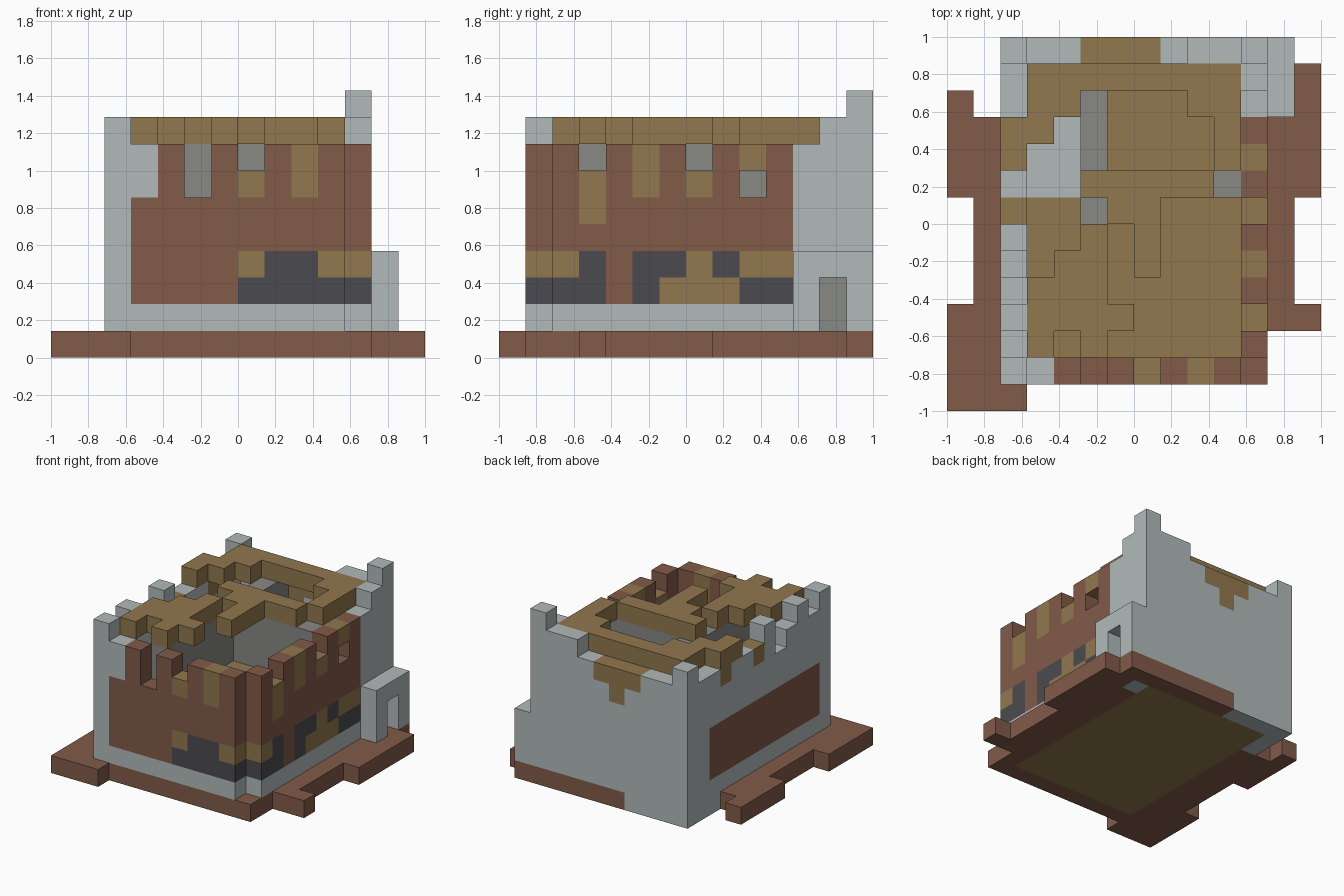
import bpy, bmesh
from mathutils import Vector

if "Cube" in bpy.data.objects:
    bpy.data.objects.remove(bpy.data.objects["Cube"])

U = 1 / 7  # edge of one block


def material(name, rgb):
    m = bpy.data.materials.new(name)
    m.use_nodes = True
    lin = [(c / 255 / 12.92) if c < 10 else ((c / 255 + 0.055) / 1.055) ** 2.4 for c in rgb]
    m.diffuse_color = (*lin, 1)
    m.node_tree.nodes["Principled BSDF"].inputs["Base Color"].default_value = (*lin, 1)
    return m


MATS = {
    "s": material("pale stone", (178, 186, 186)),
    "b": material("brown brick", (130, 91, 73)),
    "w": material("wood", (145, 120, 78)),
    "g": material("grey stone", (136, 137, 133)),
    "d": material("slate", (75, 74, 78)),
}
KEYS = list(MATS)
parts = {}


def box(part, col, i, j, k):
    """Fill inclusive ranges of blocks with one colour."""
    cells = parts.setdefault(part, {})
    for x in range(i[0], i[1] + 1):
        for y in range(j[0], j[1] + 1):
            for z in range(k[0], k[1] + 1):
                cells[x, y, z] = col


def grid(part, rows, place):
    """Fill blocks from text rows; place(column, row) gives the cell."""
    cells = parts.setdefault(part, {})
    for r, row in enumerate(rows):
        for c, ch in enumerate(row):
            if ch != ".":
                cells[place(c, r)] = ch


# Base slab with ragged paving, wood floor and stone patches
box("base", "b", (2, 11), (1, 13), (0, 0))
box("base", "b", (0, 2), (0, 0), (0, 0))
box("base", "b", (0, 1), (1, 3), (0, 0))
box("base", "b", (1, 1), (4, 10), (0, 0))
box("base", "b", (0, 0), (8, 11), (0, 0))
box("base", "b", (12, 12), (3, 13), (0, 0))
box("base", "b", (13, 13), (3, 3), (0, 0))
box("base", "b", (13, 13), (8, 12), (0, 0))
box("base", "w", (3, 10), (2, 12), (0, 0))
box("base", "s", (2, 5), (13, 13), (0, 0))
box("base", "s", (2, 2), (11, 12), (0, 0))
box("base", "s", (11, 11), (12, 12), (0, 0))

# Walls, each drawn from its top row down
grid("front_wall", [
    "s........",
    "ssb.b.bwb",
    "ssb.bwbwb",
    "sbbbbbbbb",
    "sbbbbbbbb",
    "sbbbbwddw",
    "sbbbbdddd",
    "sssssssss",
], lambda c, r: (c + 2, 1, 8 - r))

grid("right_side_wall", [
    "...........s",
    "..........ss",
    "b.bwb.bwbsss",
    "bwbwbwb.bsss",
    "bwbbbbbbbsss",
    "bbbbbbbbbsss",
    "wdbddwdwwsss",
    "ddbdwwwdds.s",
    "ssssssssss.s",
], lambda c, r: (11, c + 2, 9 - r))

grid("left_side_wall", [
    ".s..s..ww..s",
    "sss.swsswsss",
    "ssssssssssss",
    "ssssssssssss",
    "bbbbbbbbbbss",
    "bbbbbbbbbbss",
    "bbbbbbbbbbss",
    "ssssssssssss",
], lambda c, r: (2, c + 2, 8 - r))

grid("back_wall", ["......ss", "sswwwsss", "ssswssss"] + ["ssssssss"] * 5,
     lambda c, r: (c + 3, 13, 8 - r))

# Porch with a doorway
grid("porch", ["sss", "s.s", "s.s"], lambda c, r: (12, c + 11, 3 - r))

# Inner partitions and upper floor
box("partition", "g", (5, 5), (2, 12), (1, 7))
box("partition", "g", (6, 10), (8, 8), (1, 7))
box("upper_floor", "w", (3, 4), (2, 7), (4, 4))
box("upper_floor", "s", (3, 4), (8, 12), (4, 4))
box("upper_floor", "w", (6, 10), (2, 7), (4, 4))
box("upper_floor", "w", (6, 10), (9, 12), (4, 4))

# Broken roof, rows from back to front
grid("roof", [
    "wwwwwwww",
    "ww....ww",
    "w......w",
    ".......w",
    "..wwwww.",
    "...ww...",
    "..w.w...",
    ".ww.w...",
    "www.....",
    "wwww....",
    "w.w.....",
], lambda c, r: (c + 3, 12 - r, 8))

# Turn blocks into outer skins
solid = set().union(*parts.values())
for name, cells in parts.items():
    bm = bmesh.new()
    for cell, col in cells.items():
        for axis in range(3):
            for side in (0, 1):
                near = list(cell)
                near[axis] += 2 * side - 1
                if tuple(near) in solid:
                    continue
                a, b = (axis + 1) % 3, (axis + 2) % 3
                loop = []
                for p, q in ((0, 0), (1, 0), (1, 1), (0, 1)):
                    v = Vector(cell)
                    v[axis] += side
                    v[a] += p
                    v[b] += q
                    loop.append(bm.verts.new((v.x * U - 1, v.y * U - 1, v.z * U)))
                f = bm.faces.new(loop if side else loop[::-1])
                f.material_index = KEYS.index(col)
    bmesh.ops.remove_doubles(bm, verts=bm.verts, dist=0.001)
    bmesh.ops.dissolve_limit(bm, angle_limit=0.02, verts=bm.verts, edges=bm.edges,
                             delimit={"MATERIAL"})
    me = bpy.data.meshes.new(name)
    bm.to_mesh(me)
    bm.free()
    for m in MATS.values():
        me.materials.append(m)
    bpy.context.collection.objects.link(bpy.data.objects.new(name, me))
